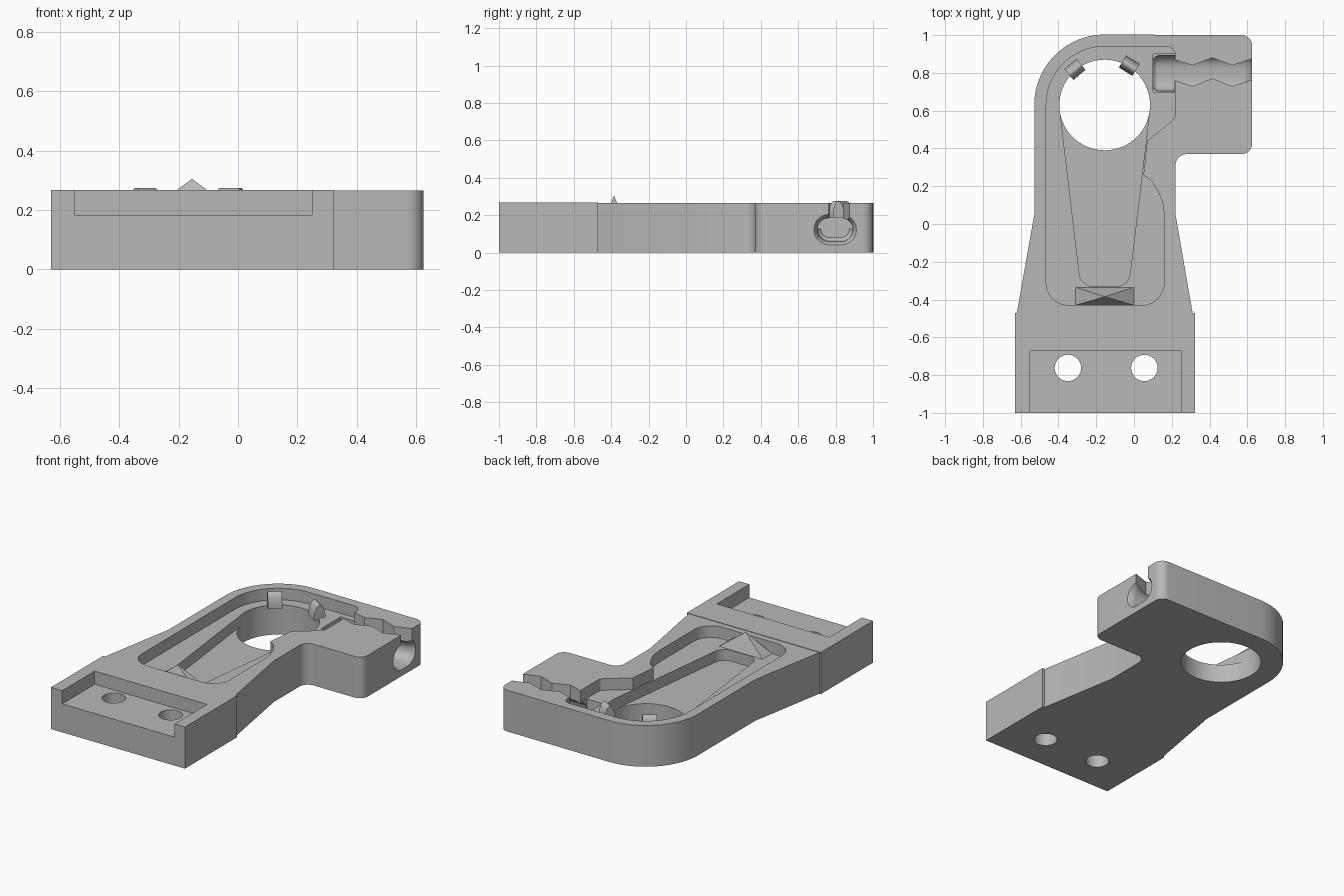
import bpy, bmesh, math
from mathutils import Matrix, Vector

if "Cube" in bpy.data.objects:
    bpy.data.objects.remove(bpy.data.objects["Cube"])

grey = bpy.data.materials.new("plain grey")
grey.use_nodes = True
grey.diffuse_color = (0.48, 0.48, 0.48, 1)
grey.node_tree.nodes["Principled BSDF"].inputs["Base Color"].default_value = (0.48, 0.48, 0.48, 1)

TOP, LEDGE, SLOT = 0.265, 0.19, 0.12
HUB = Vector((-0.155, 0.63))


def finish(name, bm):
    bmesh.ops.recalc_face_normals(bm, faces=bm.faces)
    me = bpy.data.meshes.new(name)
    bm.to_mesh(me)
    bm.free()
    me.materials.append(grey)
    ob = bpy.data.objects.new(name, me)
    bpy.context.collection.objects.link(ob)
    return ob


def loft(name, rings):
    """Skin between rings with equal point counts, capped at both ends."""
    bm = bmesh.new()
    loops = [[bm.verts.new(p) for p in r] for r in rings]
    n = len(loops[0])
    for a, b in zip(loops, loops[1:]):
        for i in range(n):
            j = (i + 1) % n
            bm.faces.new((a[i], a[j], b[j], b[i]))
    bm.faces.new(loops[0])
    bm.faces.new(loops[-1])
    return finish(name, bm)


def prism(name, pts, z0, z1):
    return loft(name, [[(p[0], p[1], z) for p in pts] for z in (z0, z1)])


def box(name, lo, hi):
    return prism(name, [(lo[0], lo[1]), (hi[0], lo[1]), (hi[0], hi[1]), (lo[0], hi[1])], lo[2], hi[2])


def arc(c, r, a0, a1, n=10):
    return [(c[0] + r * math.cos(math.radians(a0 + (a1 - a0) * i / n)),
             c[1] + r * math.sin(math.radians(a0 + (a1 - a0) * i / n))) for i in range(n + 1)]


def disc(c, r, n=48):
    return arc(c, r, 0, 360 - 360 / n, n - 1)


def cut(target, *cutters):
    for c in cutters:
        m = target.modifiers.new("cut", "BOOLEAN")
        m.operation, m.solver, m.object = "DIFFERENCE", "EXACT", c
        bpy.context.view_layer.objects.active = target
        bpy.ops.object.modifier_apply(modifier=m.name)
        bpy.data.objects.remove(c)


def smooth(ob):
    bpy.ops.object.select_all(action="DESELECT")
    ob.select_set(True)
    bpy.context.view_layer.objects.active = ob
    bpy.ops.object.shade_smooth_by_angle(angle=math.radians(30))


# Plate with a rounded corner and a side arm
outline = [(0.31, -0.47), (0.22, 0.05)]
outline += arc((0.28, 0.31), 0.06, 180, 90)
outline += arc((0.57, 0.425), 0.055, -90, 0)
outline += arc((0.57, 0.945), 0.055, 0, 90)
outline += arc(HUB, 0.373, 90, 180, 24)
outline += [(-0.528, 0.05), (-0.62, -0.47)]
plate = prism("arm_plate", outline, 0, TOP)

# Shallow recess
recess = arc((0.04, -0.31), 0.12, -90, 0) + [(0.16, 0.05), (0.152, 0.11), (0.13, 0.17), (0.095, 0.225), (0.05, 0.26)]
recess += [(0.07, 0.44), (0.2, 0.545)]
recess += [(0.215, 0.56), (0.22, 0.58)]
recess += arc((0.17, 0.89), 0.05, 0, 90)
recess += arc(HUB, 0.31, 90, 180, 24)
recess += arc((-0.345, -0.31), 0.12, 180, 270)

# Deeper tapering slot that runs into the round hole
slot = [(-0.392, 0.6)] + arc((-0.215, -0.255), 0.075, 185, 270)
slot += arc((-0.095, -0.255), 0.075, 270, 355) + [(0.083, 0.6)]

# Obround tunnel through the arm, flared at the outer end
def obround(x, grow):
    r = 0.0625 + grow
    right = arc((0.83, 0.1225), r, -90, 90)
    left = arc((0.765, 0.1225), r, 90, 270)
    return [(x, y, z) for y, z in right + left]


tunnel = loft("tunnel_cutter", [obround(x, g) for x, g in
              ((0.1, -0.02), (0.115, -0.005), (0.135, 0), (0.58, 0), (0.6, 0.004), (0.615, 0.012), (0.64, 0.03))])

# Zigzag groove above the tunnel
zig = [(0.2, 0.765), (0.31, 0.73), (0.415, 0.77), (0.52, 0.73), (0.64, 0.77)]
groove = zig + [(x, y + 0.11) for x, y in reversed(zig)]

cut(plate,
    prism("recess_cutter", recess, LEDGE, 0.4),
    prism("slot_cutter", slot, SLOT, 0.41),
    prism("hole_cutter", disc(HUB, 0.24, 64), -0.1, 0.42),
    tunnel,
    box("entry_cutter", (0.1, 0.70, 0.125), (0.215, 0.90, 0.3)),
    prism("groove_cutter", groove, 0.13, 0.43))
smooth(plate)

# Mounting block with an open pocket and two screw holes
block = box("mounting_block", (-0.63, -1, 0), (0.323, -0.47, 0.268))
cut(block, box("pocket_cutter", (-0.55, -1.1, 0.183), (0.25, -0.67, 0.4)),
    *[prism("screw_cutter", disc((x, -0.762), 0.07, 32), -0.1, 0.5) for x in (-0.35, 0.055)])
smooth(block)

# Pointed marker at the slot's end
base = [(-0.31, -0.43), (0.0, -0.43), (0.0, -0.335), (-0.31, -0.335)]
bm = bmesh.new()
feet = [bm.verts.new((x, y, LEDGE)) for x, y in base]
tip = bm.verts.new((-0.155, -0.385, 0.305))
bm.faces.new(feet)
for i in range(4):
    bm.faces.new((feet[i], feet[(i + 1) % 4], tip))
finish("pointer", bm)

# Two arched retaining pegs on the rim of the hole
for name, angle in (("left_peg", 58), ("right_peg", 130)):
    profile = [(r, z) for r, z in arc((0, 0), 1, 0, 180, 16)]
    peg = loft(name, [[(0.037 * r, t, LEDGE - 0.01 + 0.095 * z) for r, z in profile] for t in (-0.042, 0.042)])
    a = math.radians(angle)
    spot = HUB + 0.245 * Vector((math.cos(a), math.sin(a)))
    peg.data.transform(Matrix.Translation((spot.x, spot.y, 0)) @ Matrix.Rotation(a, 4, "Z"))
    smooth(peg)
